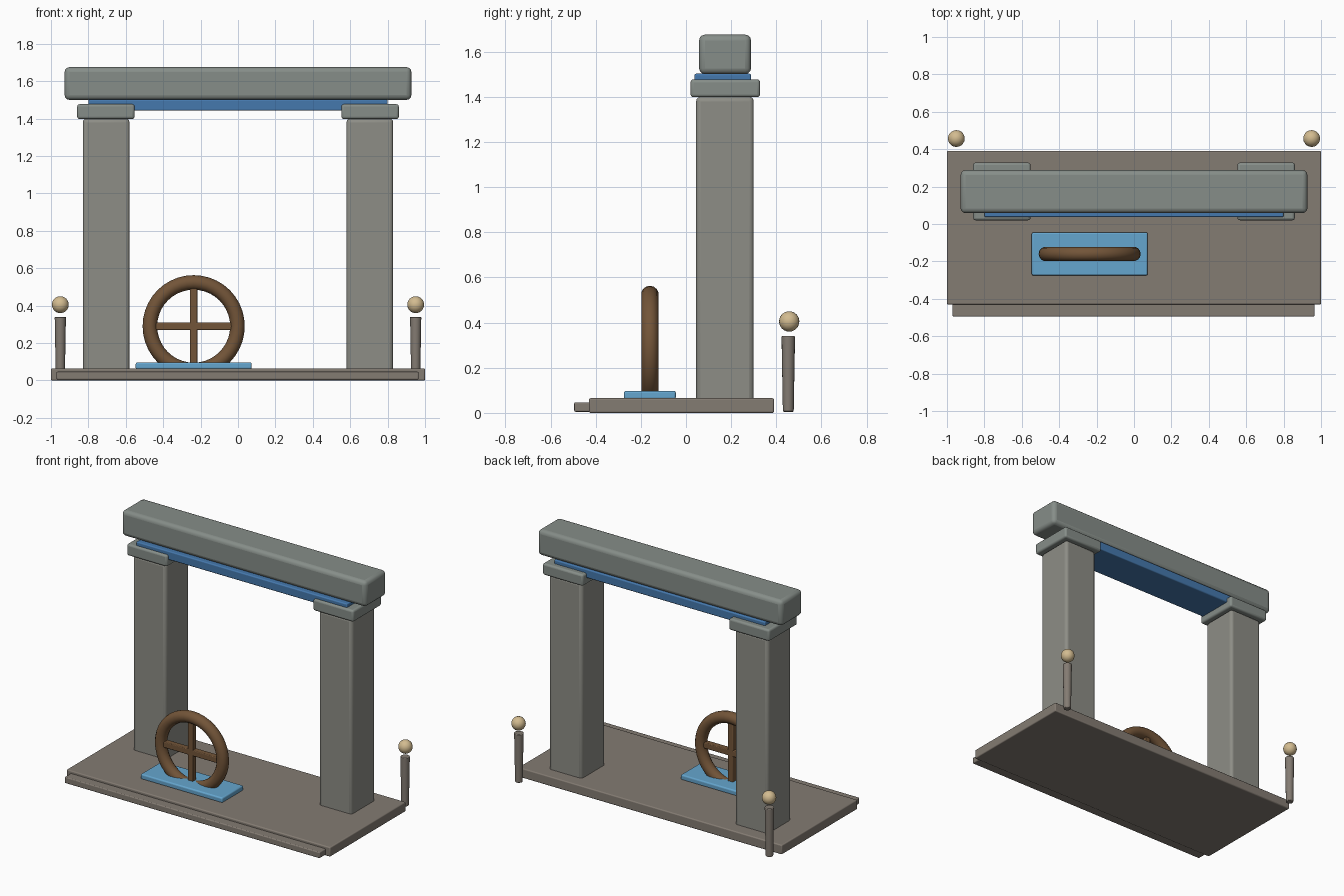
import bpy, math

if "Cube" in bpy.data.objects:
    bpy.data.objects.remove(bpy.data.objects["Cube"])


def material(name, rgb):
    m = bpy.data.materials.new(name)
    m.diffuse_color = (*rgb, 1)
    m.use_nodes = True
    m.node_tree.nodes["Principled BSDF"].inputs["Base Color"].default_value = m.diffuse_color
    return m


STONE = material("stone", (0.24, 0.27, 0.25))
PILLAR = material("pillar_stone", (0.27, 0.27, 0.24))
FLOOR = material("floor_stone", (0.23, 0.20, 0.17))
BLUE = material("blue", (0.06, 0.19, 0.42))
LIGHT_BLUE = material("light_blue", (0.13, 0.38, 0.62))
WOOD = material("wood", (0.17, 0.09, 0.04))
GOLD = material("gold", (0.65, 0.50, 0.28))


def finish(name, mat):
    o = bpy.context.object
    o.name = name
    o.data.materials.append(mat)
    bpy.ops.object.shade_smooth_by_angle(angle=math.radians(35))
    return o


def box(name, x, y, z, mat, bevel=0.008):
    """Bevelled box from (min, max) ranges."""
    bpy.ops.mesh.primitive_cube_add(size=1, location=[sum(r) / 2 for r in (x, y, z)])
    bpy.context.object.scale = [r[1] - r[0] for r in (x, y, z)]
    bpy.ops.object.transform_apply(location=False, rotation=False, scale=True)
    o = finish(name, mat)
    b = o.modifiers.new("soft_edges", "BEVEL")
    b.width, b.segments = bevel, 3
    return o


# Floor slab and front step
box("floor_slab", (-1, 1), (-0.43, 0.39), (0, 0.065), FLOOR, 0.007)
box("front_step", (-0.97, 0.965), (-0.495, -0.41), (0.005, 0.047), FLOOR, 0.006)

# Pillars, capitals and rear posts on both sides
for side, s in (("left", -1), ("right", 1)):
    def span(a, b):
        return tuple(sorted((s * a, s * b)))
    box(side + "_pillar", span(0.58, 0.83), (0.045, 0.30), (0.02, 1.40), PILLAR, 0.02)
    box(side + "_capital", span(0.553, 0.86), (0.02, 0.328), (1.398, 1.477), STONE, 0.013)

    bpy.ops.mesh.primitive_cone_add(vertices=16, radius1=0.024, radius2=0.030,
                                    depth=0.335, location=(s * 0.95, 0.453, 0.1725))
    post = finish(side + "_post", FLOOR)
    b = post.modifiers.new("soft_edges", "BEVEL")
    b.width, b.segments, b.limit_method = 0.004, 2, "ANGLE"

    bpy.ops.mesh.primitive_uv_sphere_add(segments=20, ring_count=12, radius=0.045,
                                         location=(s * 0.95, 0.457, 0.405))
    finish(side + "_post_ball", GOLD)

# Lintel with the blue panel beneath it
box("blue_panel", (-0.80, 0.80), (0.037, 0.288), (1.443, 1.502), BLUE, 0.007)
box("lintel", (-0.927, 0.927), (0.058, 0.288), (1.50, 1.675), STONE, 0.026)

# Wheel standing on its plate
CX, CY, CZ = -0.237, -0.16, 0.29
box("wheel_plate", (-0.547, 0.073), (-0.275, -0.045), (0.06, 0.097), LIGHT_BLUE, 0.009)
bpy.ops.mesh.primitive_torus_add(major_radius=0.234, minor_radius=0.039,
                                 major_segments=40, minor_segments=14,
                                 location=(CX, CY, CZ), rotation=(math.pi / 2, 0, 0))
finish("wheel_rim", WOOD)
for name, w, h in (("horizontal_spoke", 0.225, 0.02), ("vertical_spoke", 0.02, 0.225)):
    box(name, (CX - w, CX + w), (CY - 0.02, CY + 0.02), (CZ - h, CZ + h), WOOD, 0.005)
